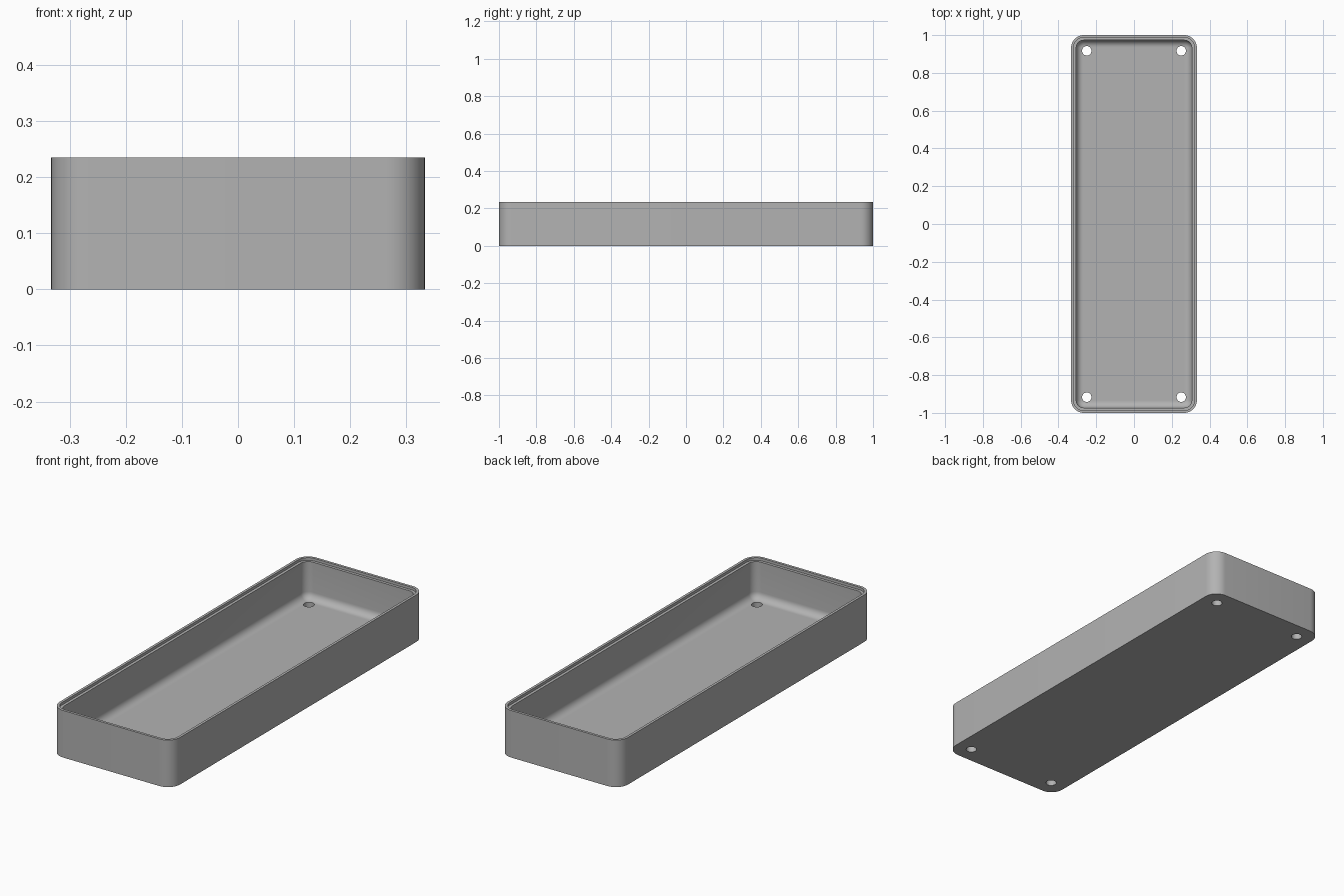
import bpy, bmesh, math

cube = bpy.data.objects.get("Cube")
if cube:
    bpy.data.objects.remove(cube, do_unlink=True)

HALF_X, HALF_Y, HEIGHT = 0.333, 1.0, 0.235
CORNER, WALL, LIP = 0.067, 0.027, 0.013
FLOOR, FILLET = 0.036, 0.036
HOLE_X, HOLE_Y, HOLE_R = 0.25, 0.917, 0.025
STEPS = 10

grey = bpy.data.materials.new("plain grey")
grey.use_nodes = True
colour = (0.45, 0.45, 0.45, 1)
grey.diffuse_color = colour
grey.node_tree.nodes["Principled BSDF"].inputs["Base Color"].default_value = colour


def rounded_loop(bm, inset, z):
    """Rounded rectangle of vertices, offset inwards from the outer wall."""
    r = max(CORNER - inset, 0.003)
    cx, cy = HALF_X - inset - r, HALF_Y - inset - r
    loop = []
    for k, (sx, sy) in enumerate([(1, 1), (-1, 1), (-1, -1), (1, -1)]):
        for i in range(STEPS + 1):
            a = math.pi / 2 * (k + i / STEPS)
            loop.append(bm.verts.new((sx * cx + r * math.cos(a),
                                      sy * cy + r * math.sin(a), z)))
    return loop


# Tray section: outer wall, stepped rim, inner wall, floor fillet
profile = [(0, 0), (0, HEIGHT), (LIP, HEIGHT), (LIP, HEIGHT - LIP),
           (WALL, HEIGHT - LIP)]
for i in range(9):
    a = math.pi / 2 * i / 8
    profile.append((WALL + FILLET * (1 - math.cos(a)),
                    FLOOR + FILLET * (1 - math.sin(a))))

bm = bmesh.new()
loops = [rounded_loop(bm, inset, z) for inset, z in profile]
for low, high in zip(loops, loops[1:]):
    n = len(low)
    for i in range(n):
        j = (i + 1) % n
        bm.faces.new((low[i], low[j], high[j], high[i]))
bm.faces.new(loops[0][::-1])
bm.faces.new(loops[-1])
bmesh.ops.recalc_face_normals(bm, faces=bm.faces)
mesh = bpy.data.meshes.new("tray")
bm.to_mesh(mesh)
bm.free()
mesh.materials.append(grey)
tray = bpy.data.objects.new("tray", mesh)
bpy.context.collection.objects.link(tray)

# Four screw holes through the floor
cutters = []
for sx in (-1, 1):
    for sy in (-1, 1):
        bpy.ops.mesh.primitive_cylinder_add(
            vertices=32, radius=HOLE_R, depth=0.2,
            location=(sx * HOLE_X, sy * HOLE_Y, 0))
        cutter = bpy.context.object
        cutter.name = "hole_cutter"
        cutter.hide_render = True
        cutter.data.materials.append(grey)
        cutters.append(cutter)
        cut = tray.modifiers.new("screw hole", 'BOOLEAN')
        cut.operation = 'DIFFERENCE'
        cut.solver = 'EXACT'
        cut.object = cutter

bpy.ops.object.select_all(action='DESELECT')
tray.select_set(True)
bpy.context.view_layer.objects.active = tray
for name in [m.name for m in tray.modifiers]:
    bpy.ops.object.modifier_apply(modifier=name)
for cutter in cutters:
    bpy.data.objects.remove(cutter, do_unlink=True)
bpy.ops.object.shade_smooth_by_angle(angle=math.radians(30))
